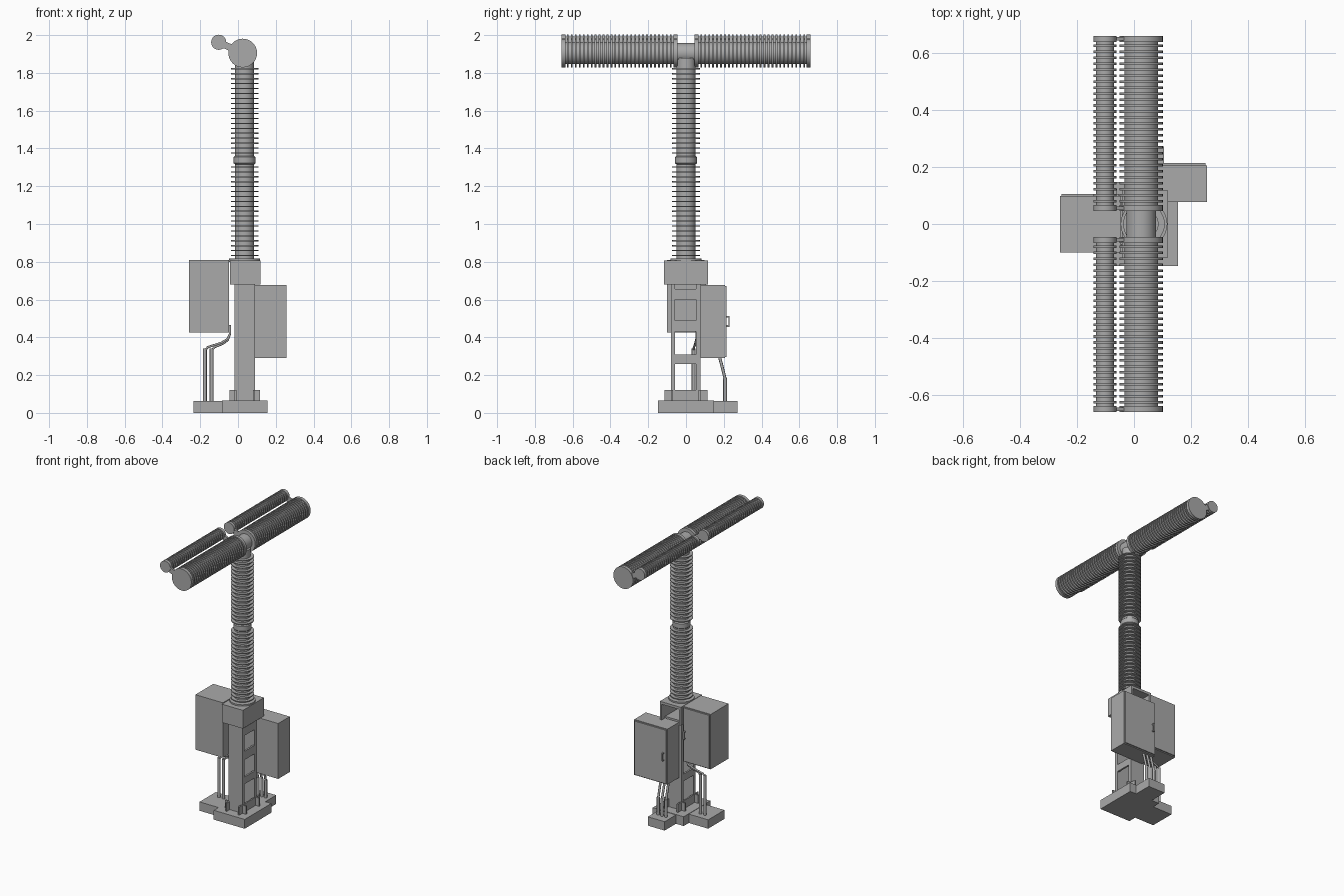
import bpy, bmesh, math
from mathutils import Vector, Matrix

cube = bpy.data.objects.get("Cube")
if cube:
    bpy.data.objects.remove(cube, do_unlink=True)

grey = bpy.data.materials.new("plain_grey")
grey.use_nodes = True
grey.diffuse_color = (0.4, 0.4, 0.4, 1)
grey.node_tree.nodes["Principled BSDF"].inputs["Base Color"].default_value = (0.4, 0.4, 0.4, 1)


def finish(name, bm, smooth=False):
    bmesh.ops.recalc_face_normals(bm, faces=bm.faces)
    mesh = bpy.data.meshes.new(name)
    bm.to_mesh(mesh)
    bm.free()
    mesh.materials.append(grey)
    if smooth:
        for p in mesh.polygons:
            p.use_smooth = True
        mesh.set_sharp_from_angle(angle=math.radians(35))
    ob = bpy.data.objects.new(name, mesh)
    bpy.context.collection.objects.link(ob)
    return ob


def boxes(name, *spans):
    """One object from boxes given as x, y and z ranges."""
    bm = bmesh.new()
    for span in spans:
        lo, hi = Vector([s[0] for s in span]), Vector([s[1] for s in span])
        size = Matrix.Diagonal((*(hi - lo), 1))
        bmesh.ops.create_cube(bm, size=1, matrix=Matrix.Translation((lo + hi) / 2) @ size)
    return finish(name, bm)


def lathe(name, profile, loc, along_y=False, steps=32):
    """Revolve (radius, height) points about z, optionally laid along y."""
    bm = bmesh.new()
    rings = []
    for r, h in profile:
        rings.append([bm.verts.new((r * math.cos(a), r * math.sin(a), h))
                      for a in (2 * math.pi * i / steps for i in range(steps))])
    for a, b in zip(rings, rings[1:]):
        for i in range(steps):
            j = (i + 1) % steps
            bm.faces.new((a[i], a[j], b[j], b[i]))
    bm.faces.new(rings[0])
    bm.faces.new(rings[-1])
    m = Matrix.Translation(loc)
    if along_y:
        m = m @ Matrix.Rotation(-math.pi / 2, 4, 'X')
    bm.transform(m)
    return finish(name, bm, True)


def ribs(core, outer, start, end, count, thick):
    """Profile points for evenly spaced discs on a core."""
    pts = []
    pitch = (end - start) / count
    for i in range(count):
        h = start + pitch * (i + 0.5)
        a, b = h - thick / 2, h + thick / 2
        pts += [(core, a), (outer, a), (outer, b), (core, b)]
    return pts


def pipe(name, points, radius):
    curve = bpy.data.curves.new(name, 'CURVE')
    curve.dimensions = '3D'
    curve.bevel_depth = radius
    curve.bevel_resolution = 2
    curve.use_fill_caps = True
    spline = curve.splines.new('POLY')
    spline.points.add(len(points) - 1)
    for p, co in zip(spline.points, points):
        p.co = (*co, 1)
    curve.materials.append(grey)
    ob = bpy.data.objects.new(name, curve)
    bpy.context.collection.objects.link(ob)


# Foundation slabs
boxes("main_slab", ((-.085, .155), (-.147, .147), (0, .065)))
boxes("side_slab", ((-.235, -.085), (-.09, .09), (0, .062)))
boxes("rear_slab", ((-.025, .105), (.147, .272), (0, .062)))

# Pedestal: two solid posts joined by crossbars
X0, X1 = -.018, .09
boxes("pedestal_posts", *[((X0, X1), y, (.06, .69)) for y in ((-.08, -.058), (.053, .076))])
boxes("pedestal_crossbars", *[((x, x + .012), (-.06, .056), z)
                              for x in (X0, X1 - .012)
                              for z in ((.26, .31), (.43, .49), (.60, .655))])

# Foot gussets
boxes("foot_gussets",
      *[((x, x + .01), (-.115, .115), (.06, .122)) for x in (X0, X1 - .01)],
      *[((-.045, .117), (y, y + .01), (.06, .122)) for y in (-.08, .066)])

# Head bracket, open at the back
boxes("head_bracket",
      ((-.042, .12), (-.117, .117), (.79, .808)),
      ((-.042, .12), (-.117, -.103), (.68, .808)),
      ((-.042, -.028), (-.117, .117), (.68, .808)),
      ((.106, .12), (-.117, .117), (.68, .808)),
      ((-.042, .12), (-.117, .08), (.68, .692)))

# Control cabinets with door and handle
for name, x, y, z, hx in (("side_cabinet", (-.26, -.047), (-.1, .098), (.425, .81), -.065),
                          ("rear_cabinet", (0, .257), (.078, .206), (.29, .678), .025)):
    boxes(name, (x, y, z))
    inset = .006
    boxes(name + "_door", ((x[0] + inset, x[1] - inset), (y[1], y[1] + .008),
                           (z[0] + inset, z[1] - inset)))
    mid = (z[0] + z[1]) / 2
    d = y[1] + .006
    boxes(name + "_handle", ((hx - .005, hx + .005), (d + .012, d + .018), (mid - .028, mid + .028)),
          *[((hx - .005, hx + .005), (d, d + .014), (mid + s - .004, mid + s + .004))
            for s in (-.024, .024)])

# Conduits and cables
for i, x in enumerate((-.175, -.14)):
    pipe("side_conduit", [(x, .04, .06), (x, .04, .34)], .01)
    pipe("side_cable", [(x, .04, .33), (x + .015, .042, .348), (-.085, .05, .372 - i * .008),
                        (-.055, .055, .392 - i * .008), (-.042, .056, .42), (-.042, .056, .465)], .006)
for x in (.01, .04, .07):
    pipe("rear_conduit", [(x, .207, .06), (x, .207, .185)], .01)
    pipe("rear_cable", [(x, .207, .18), (x, .2, .21), (x, .178, .295)], .008)

# Insulator column: two ribbed sections with a coupling between
CX = .035
lathe("column_base_flange", [(.082, .8), (.082, .818)], (CX, 0, 0))
lathe("lower_insulator", [(.051, .81)] + ribs(.051, .073, .82, 1.315, 19, .006) + [(.051, 1.33)], (CX, 0, 0))
lathe("column_coupling", [(.05, 1.315), (.058, 1.322), (.058, 1.354), (.05, 1.361)], (CX, 0, 0))
lathe("upper_insulator", [(.051, 1.35)] + ribs(.051, .073, 1.362, 1.835, 18, .006) + [(.051, 1.88)], (CX, 0, 0))

# Ribbed arms: large interrupter tubes and slim parallel tubes on both sides
BIG, SMALL = Vector((.025, 0, 1.905)), Vector((-.102, 0, 1.962))
lathe("arm_hub", [(.052, -.06), (.052, .06)], BIG, True)


def arm(name, core, outer, loc, sign):
    prof = [(outer, .046), (outer, .066), (core, .066)]
    prof += ribs(core, outer, .07, .636, 27, .009)
    prof += [(core, .638), (outer, .638), (outer, .66)]
    lathe(name, [(r, sign * h) for r, h in prof], loc, True)


for side, sign in (("front", -1), ("back", 1)):
    arm(side + "_main_arm", .059, .076, BIG, sign)
    arm(side + "_slim_arm", .031, .04, SMALL, sign)
    # Link plates between the two tubes
    for y in (.056, .65):
        gap = BIG - SMALL
        bm = bmesh.new()
        m = (Matrix.Translation((BIG + SMALL) / 2 + Vector((0, sign * y, 0)))
             @ Matrix.Rotation(math.atan2(-gap.z, gap.x), 4, 'Y')
             @ Matrix.Diagonal((gap.length, .012, .036, 1)))
        bmesh.ops.create_cube(bm, size=1, matrix=m)
        finish(side + "_link_plate", bm)
